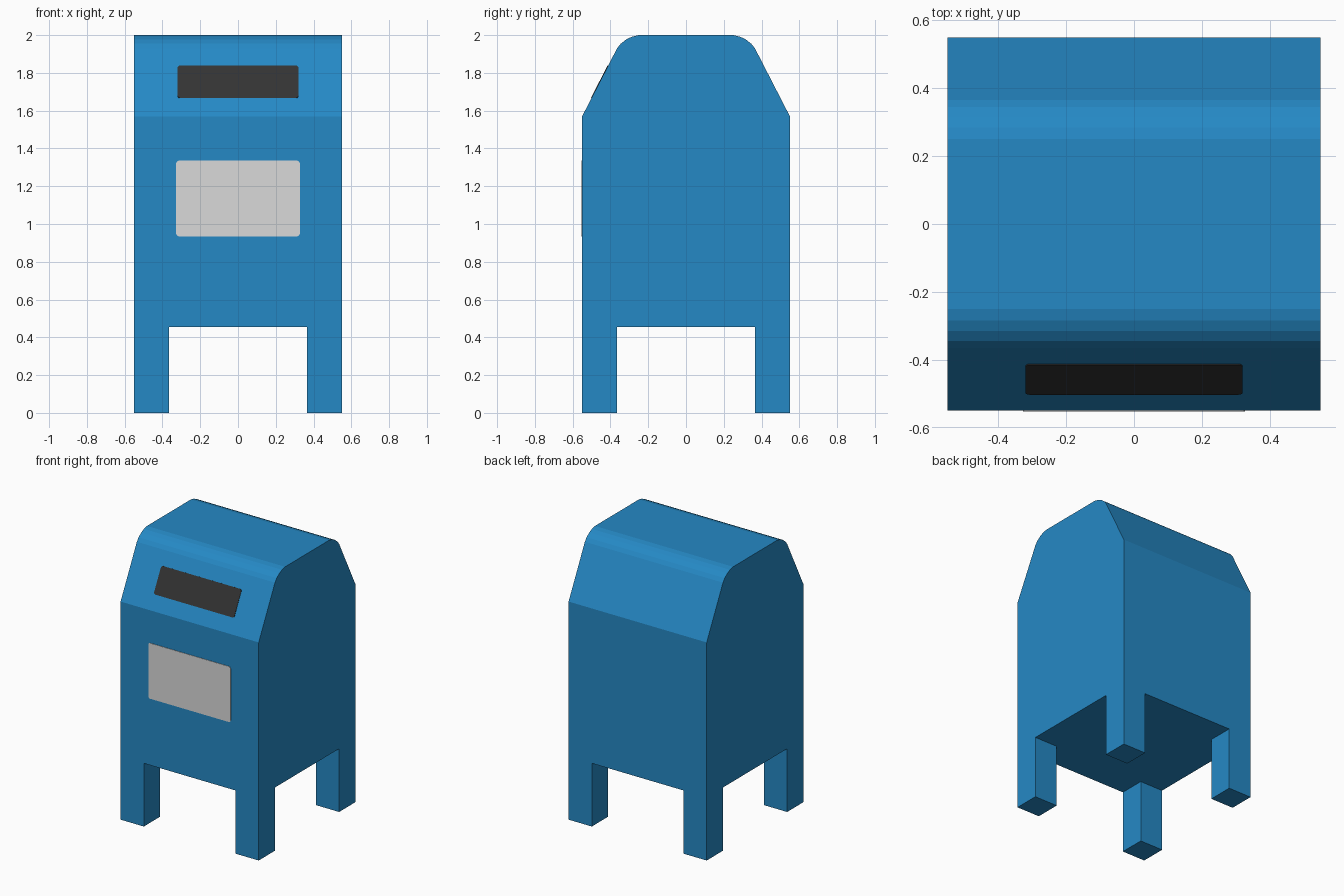
import bpy, bmesh, math
from mathutils import Vector

if "Cube" in bpy.data.objects:
    bpy.data.objects.remove(bpy.data.objects["Cube"])


def material(name, rgb):
    m = bpy.data.materials.new(name)
    m.diffuse_color = (*rgb, 1.0)
    m.use_nodes = True
    m.node_tree.nodes["Principled BSDF"].inputs["Base Color"].default_value = m.diffuse_color
    return m


BLUE = material("postal blue", (0.0185, 0.25, 0.56))
GREY = material("light grey", (0.70, 0.70, 0.70))
DARK = material("dark grey", (0.033, 0.033, 0.033))


def prism(name, outline, offset, mat, open_start=False):
    """Extrude a planar outline by an offset vector into a solid."""
    bm = bmesh.new()
    start = bm.faces.new([bm.verts.new(p) for p in outline])
    new = bmesh.ops.extrude_face_region(bm, geom=[start], use_keep_orig=True)
    verts = [g for g in new["geom"] if isinstance(g, bmesh.types.BMVert)]
    bmesh.ops.translate(bm, verts=verts, vec=offset)
    bmesh.ops.recalc_face_normals(bm, faces=bm.faces)
    if open_start:
        bm.faces.remove(start)
    mesh = bpy.data.meshes.new(name)
    bm.to_mesh(mesh)
    bm.free()
    mesh.materials.append(mat)
    obj = bpy.data.objects.new(name, mesh)
    bpy.context.collection.objects.link(obj)
    return obj


def plate(name, centre, up, width, height, mat, r=0.014, thick=0.003):
    """Thin plate with small rounded corners, facing the front."""
    right = Vector((1, 0, 0))
    up = Vector(up).normalized()
    normal = right.cross(up)
    pts = []
    for i, (sx, sz) in enumerate([(1, 1), (-1, 1), (-1, -1), (1, -1)]):
        for k in range(4):
            a = math.radians(90 * i + 30 * k)
            u = sx * (width / 2 - r) + r * math.cos(a)
            v = sz * (height / 2 - r) + r * math.sin(a)
            pts.append(Vector(centre) + right * u + up * v)
    return prism(name, pts, normal * thick, mat)


# Body: side profile with sloped shoulders and rounded top edges
H, FLOOR, SHOULDER = 0.55, 0.455, 1.57
half = [(H, FLOOR), (H, SHOULDER), (0.365, 1.93), (0.345, 1.955),
        (0.315, 1.978), (0.285, 1.992), (0.25, 2.0)]
profile = half + [(-y, z) for y, z in reversed(half)]
prism("body", [(-H, y, z) for y, z in profile], Vector((2 * H, 0, 0)), BLUE)

# Four square corner legs, open where they meet the body
INNER = 0.365
for sx, side in ((-1, "left"), (1, "right")):
    for sy, end in ((-1, "front"), (1, "back")):
        square = [(sx * a, sy * b, FLOOR) for a, b in
                  ((INNER, INNER), (H, INNER), (H, H), (INNER, H))]
        prism(f"{end}_{side}_leg", square, Vector((0, 0, -FLOOR)), BLUE, True)

# Mail slot on the front slope and notice panel on the front face
slope = Vector((0, 0.365 - H, 1.93 - SHOULDER))
slope.y = -slope.y
slot_z = 1.752
slot_y = -H + (slot_z - SHOULDER) * slope.y / slope.z
plate("mail_slot", (0, slot_y, slot_z), slope, 0.64,
      0.172 * slope.length / slope.z, DARK)
plate("notice_panel", (0, -H, 1.135), (0, 0, 1), 0.655, 0.40, GREY)
